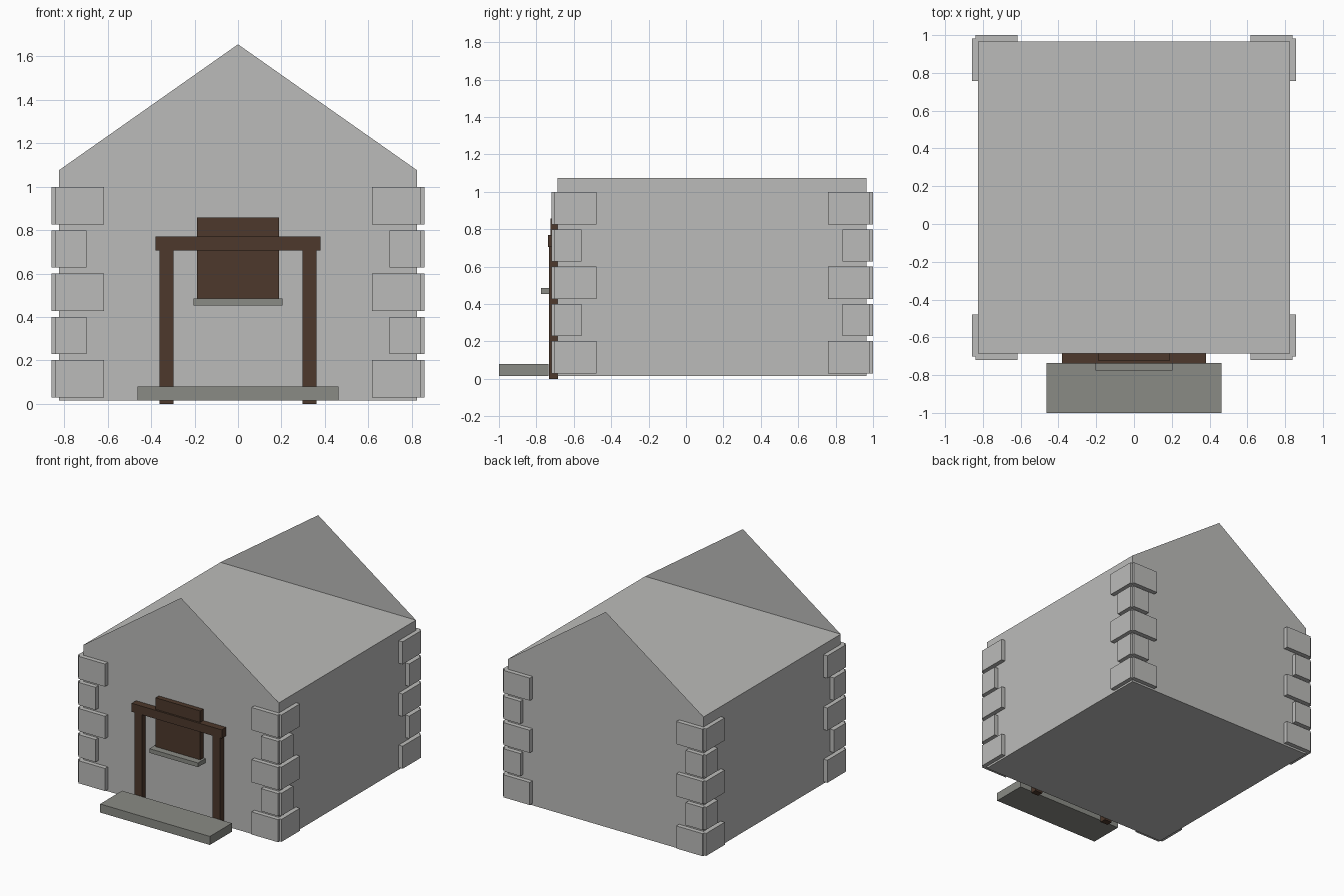
import bpy, bmesh

if "Cube" in bpy.data.objects:
    bpy.data.objects.remove(bpy.data.objects["Cube"])


def material(name, rgb):
    m = bpy.data.materials.new(name)
    m.diffuse_color = (*rgb, 1.0)
    m.use_nodes = True
    m.node_tree.nodes["Principled BSDF"].inputs["Base Color"].default_value = m.diffuse_color
    return m


PLASTER = material("pale_stone", (0.50, 0.50, 0.49))
SLAB = material("grey_slab", (0.255, 0.26, 0.235))
WOOD = material("dark_wood", (0.074, 0.040, 0.025))


def finish(bm, name, mat):
    me = bpy.data.meshes.new(name)
    bm.to_mesh(me)
    bm.free()
    me.materials.append(mat)
    ob = bpy.data.objects.new(name, me)
    bpy.context.collection.objects.link(ob)
    return ob


def add_box(bm, x, y, z):
    x, y, z = sorted(x), sorted(y), sorted(z)
    vs = bmesh.ops.create_cube(bm, size=1.0)["verts"]
    for v in vs:
        v.co = [r[0] if c < 0 else r[1] for c, r in zip(v.co, (x, y, z))]


def box(name, mat, x, y, z):
    bm = bmesh.new()
    add_box(bm, x, y, z)
    return finish(bm, name, mat)


# House walls: flat-topped block with a thin pentagon gable at each end
HW, YF, YB, Z0, ZE, ZA = 0.825, -0.686, 0.966, 0.015, 1.075, 1.655
bm = bmesh.new()
profile = [(-HW, Z0), (HW, Z0), (HW, ZE), (0, ZA), (-HW, ZE)]
front = [bm.verts.new((x, YF, z)) for x, z in profile]
back = [bm.verts.new((x, YB, z)) for x, z in profile]
bm.faces.new(front)
bm.faces.new(back[::-1])
for a, b in ((0, 1), (1, 2), (2, 4), (4, 0)):
    bm.faces.new((front[b], front[a], back[a], back[b]))
finish(bm, "house_walls", PLASTER)

# Corner stones: alternating long and short plates on both faces of each corner
YC = (YF + YB) / 2
for sx, side in ((-1, "left"), (1, "right")):
    for sy, end in ((-1, "front"), (1, "back")):
        bm = bmesh.new()
        for i in range(5):
            z = (0.03 + 0.199 * i, 0.202 + 0.199 * i)
            cut = 0.08 * (i % 2)
            add_box(bm, (sx * (0.618 + cut), sx * 0.84),
                    (YC + sy * 0.82, YC + sy * 0.86), z)
            add_box(bm, (sx * 0.82, sx * 0.858),
                    (YC + sy * (0.618 + cut), YC + sy * 0.842), z)
        finish(bm, f"corner_stones_{end}_{side}", PLASTER)

# Door frame
for sx, side in ((-1, "left"), (1, "right")):
    box(f"door_post_{side}", WOOD, (sx * 0.298, sx * 0.362), (-0.733, -0.685), (0, 0.72))
box("door_lintel", WOOD, (-0.38, 0.38), (-0.738, -0.685), (0.705, 0.77))

# Window board and its sill
box("window_board", WOOD, (-0.188, 0.188), (-0.724, -0.685), (0.47, 0.858))
box("window_sill", SLAB, (-0.205, 0.205), (-0.775, -0.685), (0.453, 0.485))

# Doorstep
box("doorstep", SLAB, (-0.463, 0.463), (-1.0, -0.735), (0.015, 0.08))
